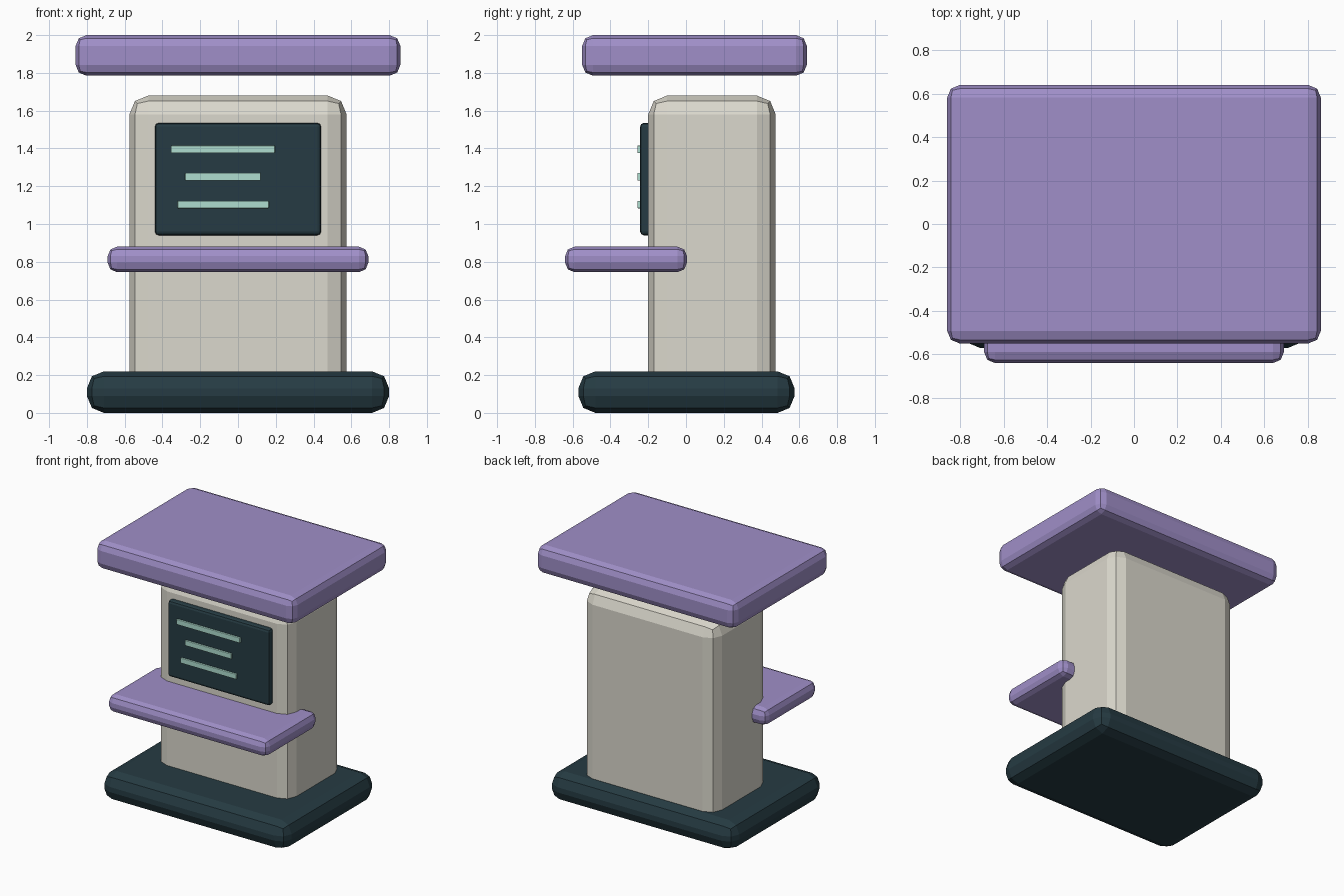
import bpy
from mathutils import Vector

cube = bpy.data.objects.get("Cube")
if cube:
    bpy.data.objects.remove(cube, do_unlink=True)


def material(name, colour):
    mat = bpy.data.materials.new(name)
    mat.use_nodes = True
    rgba = (*colour, 1)
    mat.diffuse_color = rgba
    mat.node_tree.nodes["Principled BSDF"].inputs["Base Color"].default_value = rgba
    return mat


purple = material("soft_purple", (0.35, 0.275, 0.58))
cream = material("warm_cream", (0.71, 0.69, 0.61))
dark = material("dark_teal", (0.019, 0.044, 0.056))
mint = material("pale_mint", (0.43, 0.73, 0.63))


def rounded_box(name, low, high, bevel, mat):
    """Box between two corners, with two-step chamfered edges."""
    low, high = Vector(low), Vector(high)
    bpy.ops.mesh.primitive_cube_add(size=1, location=(low + high) / 2)
    obj = bpy.context.object
    obj.name = name
    obj.scale = high - low
    bpy.ops.object.transform_apply(location=False, rotation=False, scale=True)
    obj.data.materials.append(mat)
    mod = obj.modifiers.new("rounded_edges", "BEVEL")
    mod.width = bevel
    mod.segments = 2
    return obj


# Main structure
rounded_box("base", (-0.8, -0.57, 0), (0.8, 0.575, 0.22), 0.09, dark)
rounded_box("column", (-0.575, -0.2, 0.1), (0.575, 0.475, 1.68), 0.1, cream)
rounded_box("roof", (-0.86, -0.55, 1.785), (0.86, 0.64, 2), 0.058, purple)
rounded_box("shelf", (-0.69, -0.64, 0.745), (0.69, 0.005, 0.88), 0.05, purple)

# Screen with three raised bars
rounded_box("screen", (-0.44, -0.243, 0.94), (0.44, -0.18, 1.535), 0.02, dark)
for i, (left, right, z) in enumerate([(-0.355, 0.195, 1.395),
                                      (-0.28, 0.12, 1.25),
                                      (-0.32, 0.163, 1.103)]):
    rounded_box(f"screen_bar_{i + 1}", (left, -0.258, z - 0.02),
                (right, -0.236, z + 0.02), 0.004, mint)
